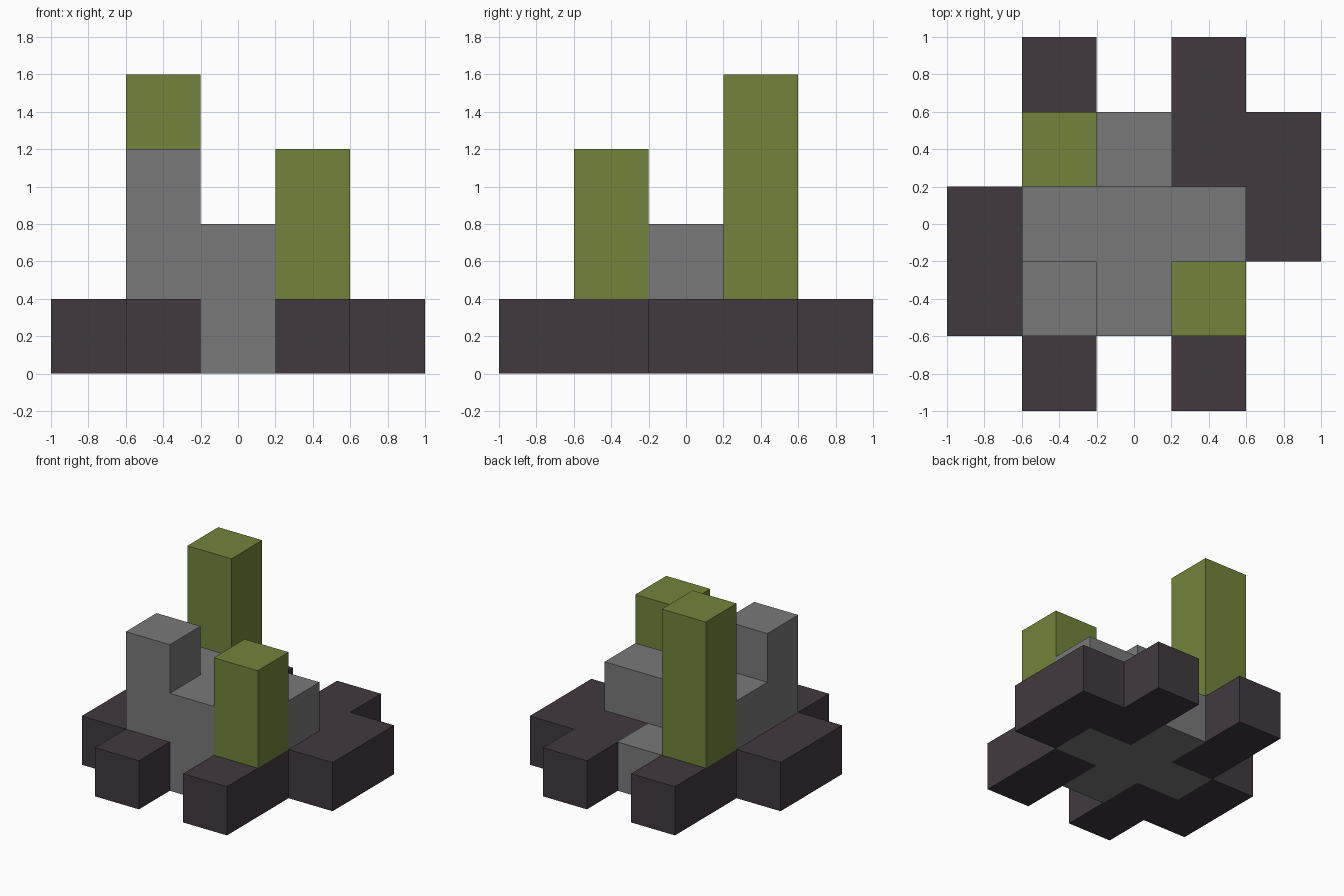
import bpy, bmesh
from math import radians
from mathutils import Vector

default = bpy.data.objects.get("Cube")
if default:
    bpy.data.objects.remove(default, do_unlink=True)

CELL = 0.4  # edge length of one block


def material(name, rgb):
    mat = bpy.data.materials.new(name)
    mat.use_nodes = True
    mat.diffuse_color = (*rgb, 1)
    bsdf = mat.node_tree.nodes["Principled BSDF"]
    bsdf.inputs["Base Color"].default_value = (*rgb, 1)
    bsdf.inputs["Roughness"].default_value = 0.9
    return mat


def blocks(name, cells, mat):
    """Outer shell of a group of grid cells, given as (x, y, level)."""
    bm = bmesh.new()
    filled = set(cells)
    for cell in cells:
        centre = Vector(cell) + Vector((0, 0, 0.5))
        for axis in range(3):
            for sign in (-1, 1):
                n = Vector((0, 0, 0))
                n[axis] = sign
                if tuple(int(a + b) for a, b in zip(cell, n)) in filled:
                    continue
                u = Vector((0, 0, 0))
                u[(axis + 1) % 3] = 1
                v = n.cross(u)
                corners = [(-u - v), (u - v), (u + v), (-u + v)]
                bm.faces.new([bm.verts.new((centre + (n + c) / 2) * CELL) for c in corners])
    bmesh.ops.remove_doubles(bm, verts=bm.verts, dist=0.001)
    bmesh.ops.dissolve_limit(bm, angle_limit=radians(1), verts=bm.verts, edges=bm.edges)
    bmesh.ops.recalc_face_normals(bm, faces=bm.faces)
    mesh = bpy.data.meshes.new(name)
    bm.to_mesh(mesh)
    bm.free()
    mesh.materials.append(mat)
    obj = bpy.data.objects.new(name, mesh)
    bpy.context.collection.objects.link(obj)
    return obj


def column(x, y, bottom, top):
    return [(x, y, z) for z in range(bottom, top)]


dark = material("dark plum", (0.053, 0.041, 0.050))
grey = material("stone grey", (0.191, 0.191, 0.191))
green = material("moss green", (0.168, 0.231, 0.044))

# Dark footings: a short pair and a hooked group on each side, rotated half a turn
for sign, short, hooked in ((1, "front_left", "back_left"), (-1, "back_right", "front_right")):
    blocks(short + "_footing", [(sign, -sign, 0), (sign, -2 * sign, 0)], dark)
    blocks(hooked + "_footing",
           [(sign, sign, 0), (sign, 2 * sign, 0), (2 * sign, sign, 0), (2 * sign, 0, 0)], dark)

# Grey core: cross-shaped base, raised middle and a corner post
core = [(0, 0, 0), (1, 0, 0), (-1, 0, 0), (0, 1, 0), (0, -1, 0)]
core += [(-1, 0, 1), (0, 0, 1), (1, 0, 1), (0, -1, 1)]
core += column(-1, -1, 1, 3)
blocks("stone_core", core, grey)

# Green towers
blocks("tall_tower", column(-1, 1, 1, 4), green)
blocks("short_tower", column(1, -1, 1, 3), green)
